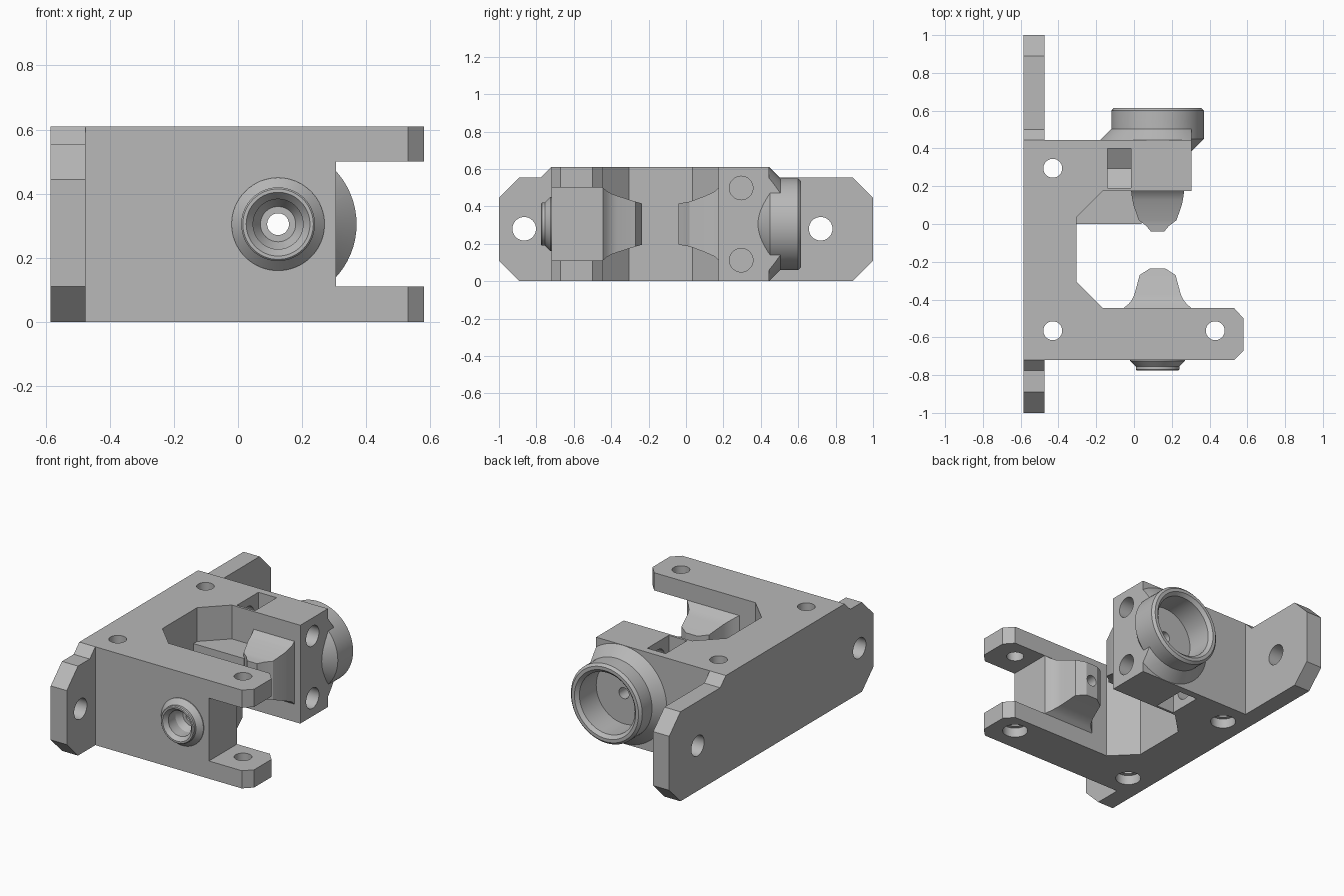
import bpy, bmesh, math
from mathutils import Vector

old = bpy.data.objects.get("Cube")
if old:
    bpy.data.objects.remove(old, do_unlink=True)

grey = bpy.data.materials.new("plain_grey")
grey.use_nodes = True
grey.diffuse_color = (0.48, 0.48, 0.48, 1)
grey.node_tree.nodes["Principled BSDF"].inputs["Base Color"].default_value = (0.48, 0.48, 0.48, 1)

CX, CZ, H = 0.125, 0.305, 0.61      # bore axis and body height


def loft(name, rings):
    """Closed solid through a list of equal-length rings."""
    bm = bmesh.new()
    loops = [[bm.verts.new(p) for p in ring] for ring in rings]
    n = len(loops[0])
    for a, b in zip(loops, loops[1:]):
        for i in range(n):
            j = (i + 1) % n
            bm.faces.new((a[i], a[j], b[j], b[i]))
    bm.faces.new(loops[0])
    bm.faces.new(loops[-1])
    bmesh.ops.recalc_face_normals(bm, faces=bm.faces)
    me = bpy.data.meshes.new(name)
    bm.to_mesh(me)
    bm.free()
    me.materials.append(grey)
    ob = bpy.data.objects.new(name, me)
    bpy.context.collection.objects.link(ob)
    return ob


def prism(name, pts, axis, lo, hi):
    """Extrude a flat outline along x or z."""
    put = {"x": lambda p, t: (t, p[0], p[1]), "z": lambda p, t: (p[0], p[1], t)}[axis]
    return loft(name, [[put(p, t) for p in pts] for t in (lo, hi)])


def box(name, x0, x1, y0, y1, z0, z1):
    return prism(name, [(x0, y0), (x1, y0), (x1, y1), (x0, y1)], "z", z0, z1)


def turned(name, profile, sides=64):
    """Turn (y, radius) pairs about the bore axis."""
    angles = [2 * math.pi * i / sides for i in range(sides)]
    return loft(name, [[(CX + r * math.cos(a), y, CZ + r * math.sin(a)) for a in angles]
                       for y, r in profile])


def drill(name, axis, u, v, r, lo, hi, sides=40):
    pts = [(u + r * math.cos(2 * math.pi * i / sides), v + r * math.sin(2 * math.pi * i / sides))
           for i in range(sides)]
    return prism(name, pts, axis, lo, hi)


def combine(target, tool, operation):
    mod = target.modifiers.new(operation, "BOOLEAN")
    mod.operation = operation
    mod.solver = "EXACT"
    mod.object = tool
    bpy.context.view_layer.objects.active = target
    bpy.ops.object.modifier_apply(modifier=mod.name)
    bpy.data.objects.remove(tool, do_unlink=True)


def guide(name, sections):
    """Tapered guide from (y, half width, half height) sections."""
    corners = [(-1, -1), (1, -1), (1, 1), (-1, 1)]
    return loft(name, [[(CX + sx * w, y, CZ + sz * h) for sx, sz in corners]
                       for y, w, h in sections])


# C-shaped body with the fork gap
bracket = prism("bracket", [
    (-0.53, -0.72), (0.53, -0.72), (0.58, -0.67), (0.58, -0.5), (0.53, -0.445),
    (-0.165, -0.445), (-0.305, -0.305), (-0.305, 0.035), (-0.165, 0.175),
    (0.305, 0.175), (0.305, 0.445), (-0.53, 0.445)], "z", 0, H)
combine(bracket, box("fork_gap", 0.305, 0.7, -0.8, -0.4, 0.11, 0.5), "DIFFERENCE")

# Mounting plate
combine(bracket, prism("mounting_plate", [
    (-1, 0.11), (-0.89, 0), (0.89, 0), (1, 0.11), (1, 0.445), (0.89, 0.555),
    (0.5, 0.555), (0.445, H), (-0.72, H), (-0.775, 0.555), (-0.89, 0.555),
    (-1, 0.445)], "x", -0.585, -0.475), "UNION")

# Tapered guides facing each other, and the rib beside the rear one
combine(bracket, guide("front_guide", [
    (-0.5, 0.18, 0.195), (-0.445, 0.18, 0.195), (-0.425, 0.155, 0.178), (-0.4, 0.135, 0.163),
    (-0.37, 0.122, 0.152), (-0.27, 0.095, 0.12), (-0.235, 0.04, 0.11)]), "UNION")
combine(bracket, guide("rear_guide", [
    (0.25, 0.14, 0.195), (0.175, 0.14, 0.195), (0.155, 0.138, 0.175), (0.13, 0.134, 0.163),
    (0.1, 0.128, 0.15), (0.02, 0.1, 0.12), (-0.01, 0.06, 0.115), (-0.04, 0.035, 0.11)]), "UNION")
combine(bracket, box("rib", -0.35, 0.04, 0, 0.25, 0.2, 0.4), "UNION")

# Rear socket with a flared foot trimmed flush to the body side
foot = turned("socket_foot", [(0.4, 0.304), (0.445, 0.304), (0.504, 0.245), (0.55, 0.245)])
combine(foot, box("foot_trim", 0.305, 0.6, 0.3, 0.7, -0.1, 0.8), "DIFFERENCE")
combine(bracket, foot, "UNION")
combine(bracket, turned("socket", [(0.35, 0.145), (0.45, 0.245), (0.6, 0.245), (0.615, 0.23)]), "UNION")

# Front nozzle
combine(bracket, turned("nozzle", [(-0.65, 0.145), (-0.725, 0.145), (-0.755, 0.115),
                                   (-0.77, 0.115), (-0.775, 0.11)]), "UNION")

# Recesses and the through bore
cutters = [
    turned("socket_recess", [(0.43, 0.19), (0.595, 0.19), (0.625, 0.22)]),
    turned("nozzle_recess", [(-0.64, 0.055), (-0.68, 0.078), (-0.75, 0.078), (-0.785, 0.108)]),
    turned("bore", [(-0.9, 0.034), (0.9, 0.034)]),
]

# Vertical holes with counterbores underneath
for x, y in [(-0.43, -0.565), (0.43, -0.565), (-0.43, 0.295)]:
    cutters.append(drill("bolt_hole", "z", x, y, 0.05, -0.1, 0.8))
    cutters.append(drill("counterbore", "z", x, y, 0.073, -0.1, 0.06))

# Plate holes
for y in (-0.865, 0.72):
    cutters.append(drill("plate_hole", "x", y, 0.28, 0.063, -0.7, -0.4))

# Side screw holes with pointed nut slots, above and below
for side in (-1, 1):
    z = CZ + side * 0.193
    cutters.append(drill("screw_hole", "x", 0.295, z, 0.063, -0.25, 0.5))
    cutters.append(prism("nut_slot", [
        (0.19, CZ + side * 0.5), (0.19, z - side * 0.06), (0.295, z - side * 0.12),
        (0.4, z - side * 0.06), (0.4, CZ + side * 0.5)], "x", -0.14, -0.015))

for cutter in cutters:
    combine(bracket, cutter, "DIFFERENCE")

bpy.ops.object.select_all(action="DESELECT")
bracket.select_set(True)
bpy.context.view_layer.objects.active = bracket
bpy.ops.object.shade_smooth_by_angle(angle=math.radians(25))
